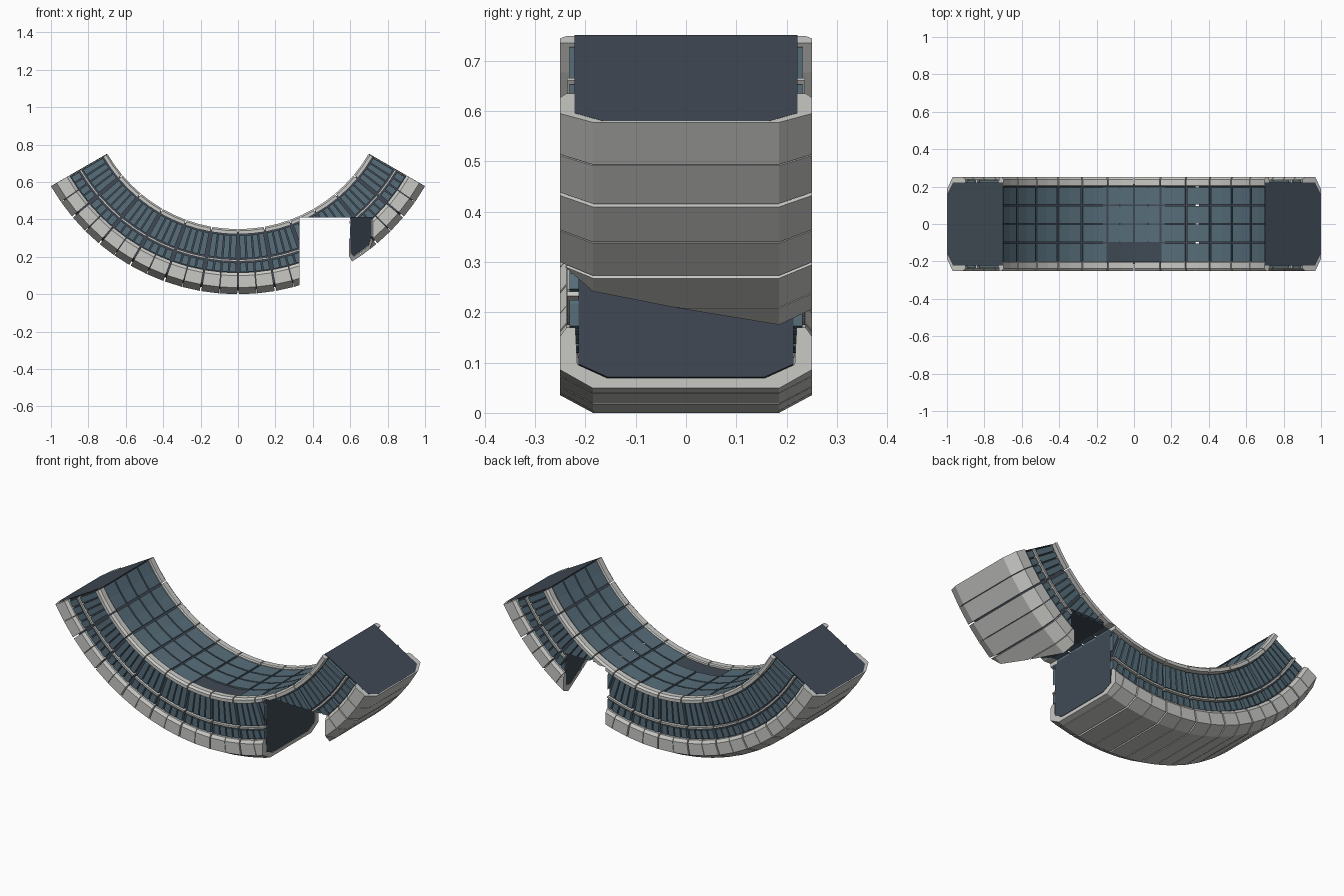
import bpy, bmesh
from math import sin, cos, radians

old = bpy.data.objects.get("Cube")
if old:
    bpy.data.objects.remove(old, do_unlink=True)

CENTRE = 1.155   # height of the arc centre
HALF = 60        # half sweep in degrees


def material(name, rgb):
    m = bpy.data.materials.new(name)
    m.use_nodes = True
    m.diffuse_color = (*rgb, 1)
    m.node_tree.nodes["Principled BSDF"].inputs["Base Color"].default_value = (*rgb, 1)
    return m


light = material("light grey hull", (0.58, 0.58, 0.56))
blue = material("slate blue plating", (0.095, 0.155, 0.195))
navy = material("dark navy core", (0.05, 0.066, 0.088))


def sweep(bm, section, start, end, steps=1):
    """Sweep a closed (y, radius) section along the arc and cap both ends."""
    rings = []
    for i in range(steps + 1):
        a = radians(start + (end - start) * i / steps)
        rings.append([bm.verts.new((r * sin(a), y, CENTRE - r * cos(a))) for y, r in section])
    n = len(section)
    for p, q in zip(rings, rings[1:]):
        for j in range(n):
            k = (j + 1) % n
            bm.faces.new((p[j], p[k], q[k], q[j]))
    bm.faces.new(rings[0])
    bm.faces.new(rings[-1][::-1])


def box(y0, y1, r0, r1):
    return [(y0, r0), (y1, r0), (y1, r1), (y0, r1)]


def mirrored(half):
    return half + [(-y, r) for y, r in reversed(half)]


def finish(name, bm, mat, cutter=None):
    bmesh.ops.recalc_face_normals(bm, faces=bm.faces)
    mesh = bpy.data.meshes.new(name)
    bm.to_mesh(mesh)
    bm.free()
    mesh.materials.append(mat)
    ob = bpy.data.objects.new(name, mesh)
    bpy.context.collection.objects.link(ob)
    if cutter:
        mod = ob.modifiers.new("gap", "BOOLEAN")
        mod.operation = "DIFFERENCE"
        mod.solver = "EXACT"
        mod.object = cutter
        bpy.context.view_layer.objects.active = ob
        bpy.ops.object.modifier_apply(modifier=mod.name)
    return ob


# Cutter for the broken-out bay, with one slanted wall
bm = bmesh.new()
plan = [(0.33, -0.3), (0.735, -0.3), (0.58, 0.3), (0.33, 0.3)]
low = [bm.verts.new((x, y, -0.2)) for x, y in plan]
high = [bm.verts.new((x, y, 0.41)) for x, y in plan]
bm.faces.new(low)
bm.faces.new(high)
for i in range(4):
    k = (i + 1) % 4
    bm.faces.new((low[i], low[k], high[k], high[i]))
bay = finish("bay_cutter", bm, navy)
bay.hide_render = True

# Solid core with recessed sides
bm = bmesh.new()
sweep(bm, mirrored([(0.155, 1.134), (0.214, 1.109), (0.214, 0.822)]), -HALF + 0.3, HALF - 0.3, 24)
finish("core", bm, navy, bay)

# Flat end plates
bm = bmesh.new()
for s in (-1, 1):
    sweep(bm, mirrored([(0.165, 1.15), (0.222, 1.118), (0.222, 0.809)]), s * (HALF - 0.25), s * (HALF + 0.02))
finish("end_plates", bm, navy)

# Outer hull panels, wider seams at every second joint
bm = bmesh.new()
hull = mirrored([(0.185, 1.155), (0.25, 1.12), (0.25, 1.056), (0.238, 1.04),
                 (0.22, 1.04), (0.216, 1.11), (0.156, 1.136)])
for i in range(24):
    a = -HALF + 5 * i
    g0, g1 = (0.2, 0.07) if i % 2 == 0 else (0.07, 0.2)
    sweep(bm, hull, a + (g0 if i else 0), a + 5 - (g1 if i < 23 else 0))
finish("outer_hull_panels", bm, light, bay)

# Inner edge trim and mid-side rail
trim = bmesh.new()
rail = bmesh.new()
for i in range(12):
    a = -HALF + 10 * i
    for s in (-1, 1):
        sec = [(0.2, 0.812), (0.207, 0.807), (0.238, 0.807), (0.25, 0.816), (0.25, 0.834), (0.2, 0.834)]
        sweep(trim, [(s * y, r) for y, r in sec], a + 0.2, a + 9.8, 2)
        sweep(rail, box(s * 0.21, s * 0.237, 0.97, 0.98), a + 0.3, a + 9.7, 2)
finish("inner_edge_trim", trim, light, bay)
finish("side_rail", rail, light, bay)

# Side slats in two rows, four to each bay
bm = bmesh.new()
for i in range(12):
    for j in range(4):
        a = -HALF + 10 * i + 0.4 + 2.3 * j
        for s in (-1, 1):
            for r0, r1 in ((0.84, 0.963), (0.987, 1.036)):
                sweep(bm, box(s * 0.21, s * 0.232, r0, r1), a + 0.2, a + 2.1)
finish("side_slats", bm, blue, bay)

# Inner floor plating, two plates missing near the front
bm = bmesh.new()
for i in range(12):
    a = -HALF + 10 * i
    for row in range(4):
        if row == 0 and i in (5, 6):
            continue
        y = -0.2 + 0.1 * row + (0.004 if row else 0)
        sweep(bm, box(y, -0.2 + 0.1 * (row + 1) - 0.004, 0.814, 0.826), a + 0.4, a + 9.6, 2)
finish("floor_plating", bm, blue, bay)

bpy.data.objects.remove(bay, do_unlink=True)
